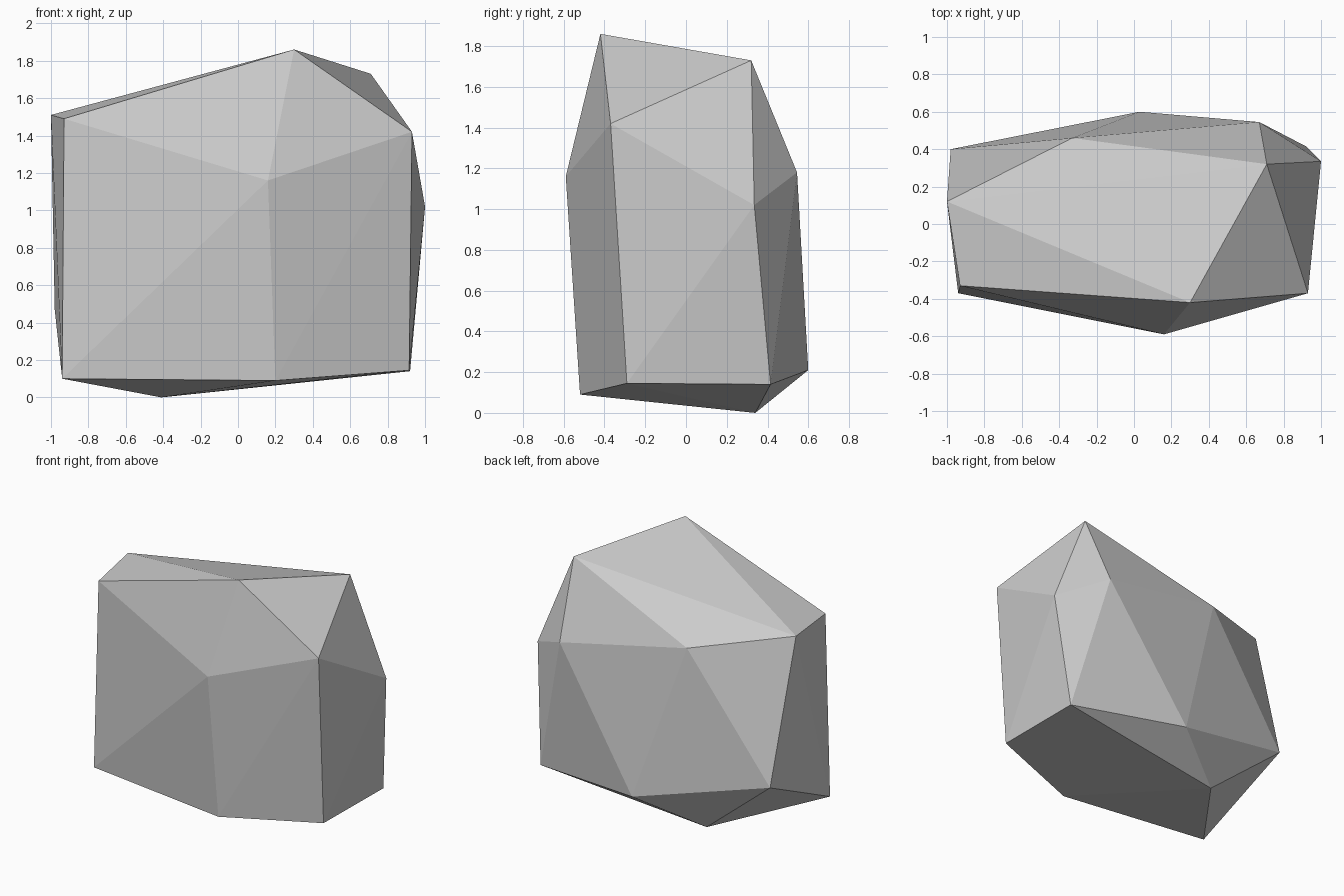
import bpy
import bmesh

# Remove the default cube
default_cube = bpy.data.objects.get("Cube")
if default_cube:
    bpy.data.objects.remove(default_cube, do_unlink=True)

# Stone colour
stone = bpy.data.materials.new("light grey stone")
stone.use_nodes = True
grey = (0.6, 0.6, 0.6, 1.0)
stone.diffuse_color = grey
stone.node_tree.nodes["Principled BSDF"].inputs["Base Color"].default_value = grey

# Corners of the boulder, ring by ring
crown = [(0.30, -0.42, 1.86), (0.71, 0.32, 1.73),
         (-1.0, 0.12, 1.51), (-0.93, -0.33, 1.49)]
shoulder = [(0.93, -0.37, 1.42), (0.16, -0.59, 1.16), (1.0, 0.335, 1.02),
            (0.67, 0.545, 1.18), (-0.33, 0.46, 1.37)]
foot = [(0.915, -0.29, 0.145), (0.2, -0.52, 0.09), (-0.94, -0.37, 0.1),
        (-0.98, 0.4, 0.47), (0.03, 0.6, 0.21), (0.92, 0.415, 0.14)]
base = [(-0.41, 0.34, 0.0)]


def build_boulder(name, corners, material):
    """Wrap a faceted convex skin around the corners."""
    bm = bmesh.new()
    for corner in corners:
        bm.verts.new(corner)
    bmesh.ops.convex_hull(bm, input=bm.verts[:])
    bmesh.ops.recalc_face_normals(bm, faces=bm.faces[:])
    for face in bm.faces:
        face.smooth = False
    mesh = bpy.data.meshes.new(name)
    bm.to_mesh(mesh)
    bm.free()
    mesh.materials.append(material)
    boulder = bpy.data.objects.new(name, mesh)
    bpy.context.collection.objects.link(boulder)
    return boulder


build_boulder("boulder", crown + shoulder + foot + base, stone)
